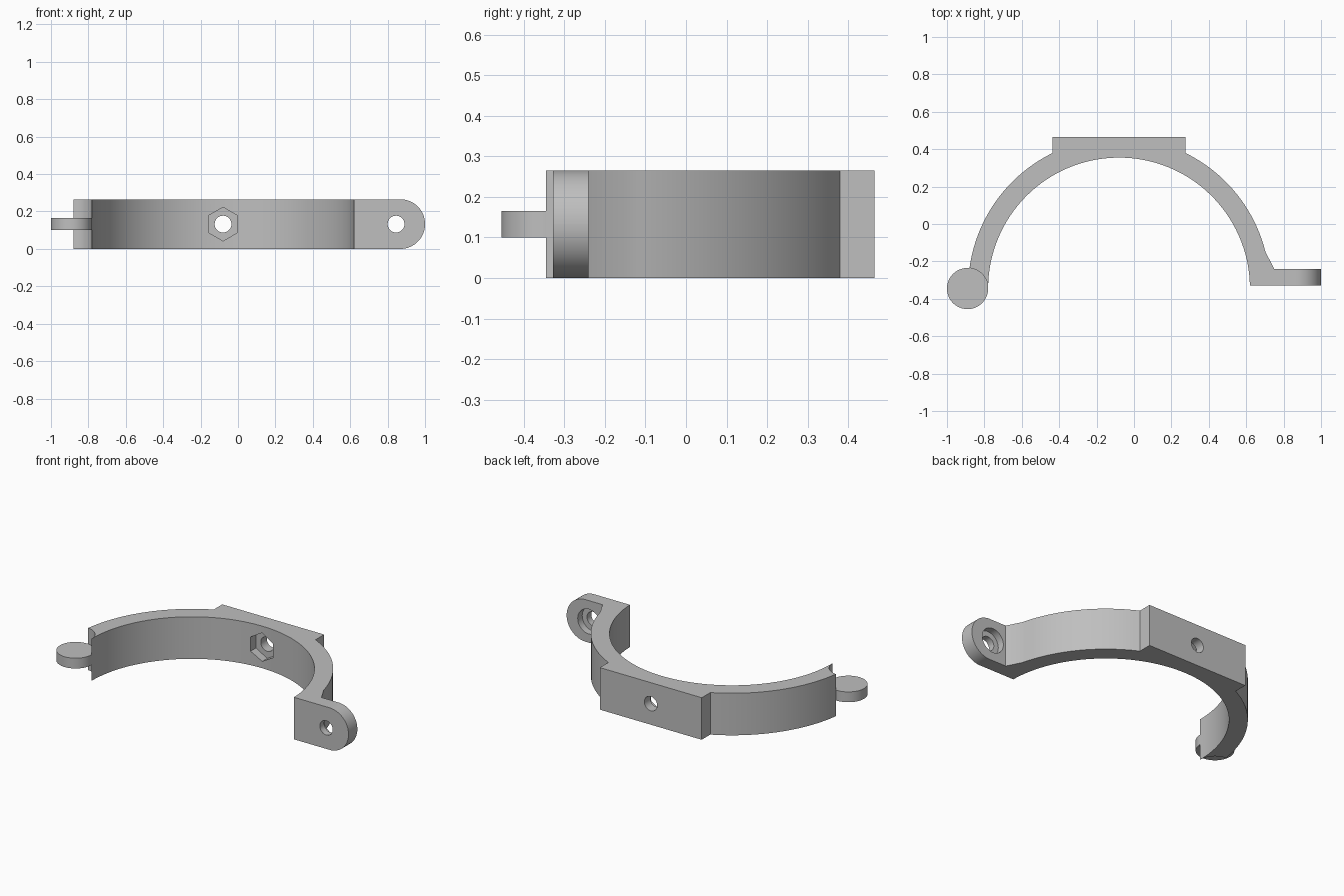
import bpy
import bmesh
from math import radians, degrees, sin, cos, asin, acos, atan2, pi

old = bpy.data.objects.get("Cube")
if old:
    bpy.data.objects.remove(old, do_unlink=True)

grey = bpy.data.materials.new("plain grey")
grey.use_nodes = True
colour = (0.52, 0.52, 0.52, 1)
grey.diffuse_color = colour
grey.node_tree.nodes["Principled BSDF"].inputs["Base Color"].default_value = colour

# Main dimensions
HEIGHT = 0.265
MID = HEIGHT / 2
CX, CY = -0.08, -0.345
INNER, OUTER = 0.70, 0.807
PIVOT_X, PIVOT_R = -0.89, 0.11
BLOCK_HALF, BLOCK_BACK = 0.355, 0.465
EAR_FRONT, EAR_BACK = -0.328, -0.24
EAR_HOLE_X = 0.845


def arc(cx, cy, r, start, end, steps):
    """Points on an arc, angles in degrees."""
    angles = [radians(start + (end - start) * i / steps) for i in range(steps + 1)]
    return [(cx + r * cos(a), cy + r * sin(a)) for a in angles]


def cylinder_y(name, x, y0, y1, r, sides):
    """Cylinder lying along y at mid height."""
    bpy.ops.mesh.primitive_cylinder_add(
        vertices=sides, radius=r, depth=y1 - y0,
        location=(x, (y0 + y1) / 2, MID), rotation=(pi / 2, 0, 0))
    bpy.context.object.name = name
    return bpy.context.object


def cut(target, cutter):
    mod = target.modifiers.new("cut", 'BOOLEAN')
    mod.operation, mod.solver, mod.object = 'DIFFERENCE', 'EXACT', cutter
    bpy.context.view_layer.objects.active = target
    bpy.ops.object.modifier_apply(modifier=mod.name)
    bpy.data.objects.remove(cutter, do_unlink=True)


def finish(obj):
    obj.data.materials.clear()
    obj.data.materials.append(grey)
    bpy.ops.object.select_all(action='DESELECT')
    obj.select_set(True)
    bpy.context.view_layer.objects.active = obj
    bpy.ops.object.shade_smooth_by_angle(angle=radians(30))


# Where the socket around the pivot disc meets the outer arc
gap = CX - PIVOT_X
along = (OUTER ** 2 - PIVOT_R ** 2 + gap ** 2) / (2 * gap)
rise = (OUTER ** 2 - along ** 2) ** 0.5
socket_angle = degrees(atan2(rise, gap - along))
outer_left = degrees(atan2(rise, -along))
block_angle = degrees(acos(BLOCK_HALF / OUTER))
flare_angle = degrees(asin((-0.15 - CY) / OUTER))
inner_right = degrees(asin((EAR_FRONT - CY) / INNER))

# Clamp outline: inner arc, socket, outer arc, mounting block, flare, ear
outline = arc(CX, CY, INNER, inner_right, 180, 64)
outline += arc(PIVOT_X, CY, PIVOT_R, 0, socket_angle, 12)[1:]
outline += arc(CX, CY, OUTER, outer_left, 180 - block_angle, 28)[1:]
outline += [(CX - BLOCK_HALF, BLOCK_BACK), (CX + BLOCK_HALF, BLOCK_BACK)]
outline += arc(CX, CY, OUTER, block_angle, flare_angle, 20)
outline += [(0.75, EAR_BACK), (1, EAR_BACK), (1, EAR_FRONT)]

bm = bmesh.new()
base = bm.faces.new([bm.verts.new((x, y, 0)) for x, y in outline])
top = bmesh.ops.extrude_face_region(bm, geom=[base])["geom"]
bmesh.ops.translate(bm, vec=(0, 0, HEIGHT),
                    verts=[v for v in top if isinstance(v, bmesh.types.BMVert)])
bmesh.ops.recalc_face_normals(bm, faces=bm.faces[:])

# Round the tip of the ear
tip = [e for e in bm.edges
       if all(v.co.x > 0.999 for v in e.verts)
       and abs(e.verts[0].co.y - e.verts[1].co.y) > 0.01]
bmesh.ops.bevel(bm, geom=tip, offset=MID - 0.001, segments=16, profile=0.5,
                affect='EDGES')
mesh = bpy.data.meshes.new("clamp_band")
bm.to_mesh(mesh)
bm.free()
band = bpy.data.objects.new("clamp_band", mesh)
bpy.context.collection.objects.link(band)

# Bolt hole and hexagonal nut pocket in the block
cut(band, cylinder_y("block_hole", CX, 0.25, 0.55, 0.045, 32))
cut(band, cylinder_y("nut_pocket", CX, 0.25, 0.405, 0.09, 6))

# Bolt hole and counterbore in the ear
cut(band, cylinder_y("ear_hole", EAR_HOLE_X, -0.45, -0.15, 0.045, 32))
cut(band, cylinder_y("ear_counterbore", EAR_HOLE_X, -0.285, -0.15, 0.078, 40))
finish(band)

# Pivot disc at the other end
bpy.ops.mesh.primitive_cylinder_add(vertices=64, radius=PIVOT_R, depth=0.065,
                                    location=(PIVOT_X, CY, MID))
disc = bpy.context.object
disc.name = "pivot_disc"
finish(disc)
